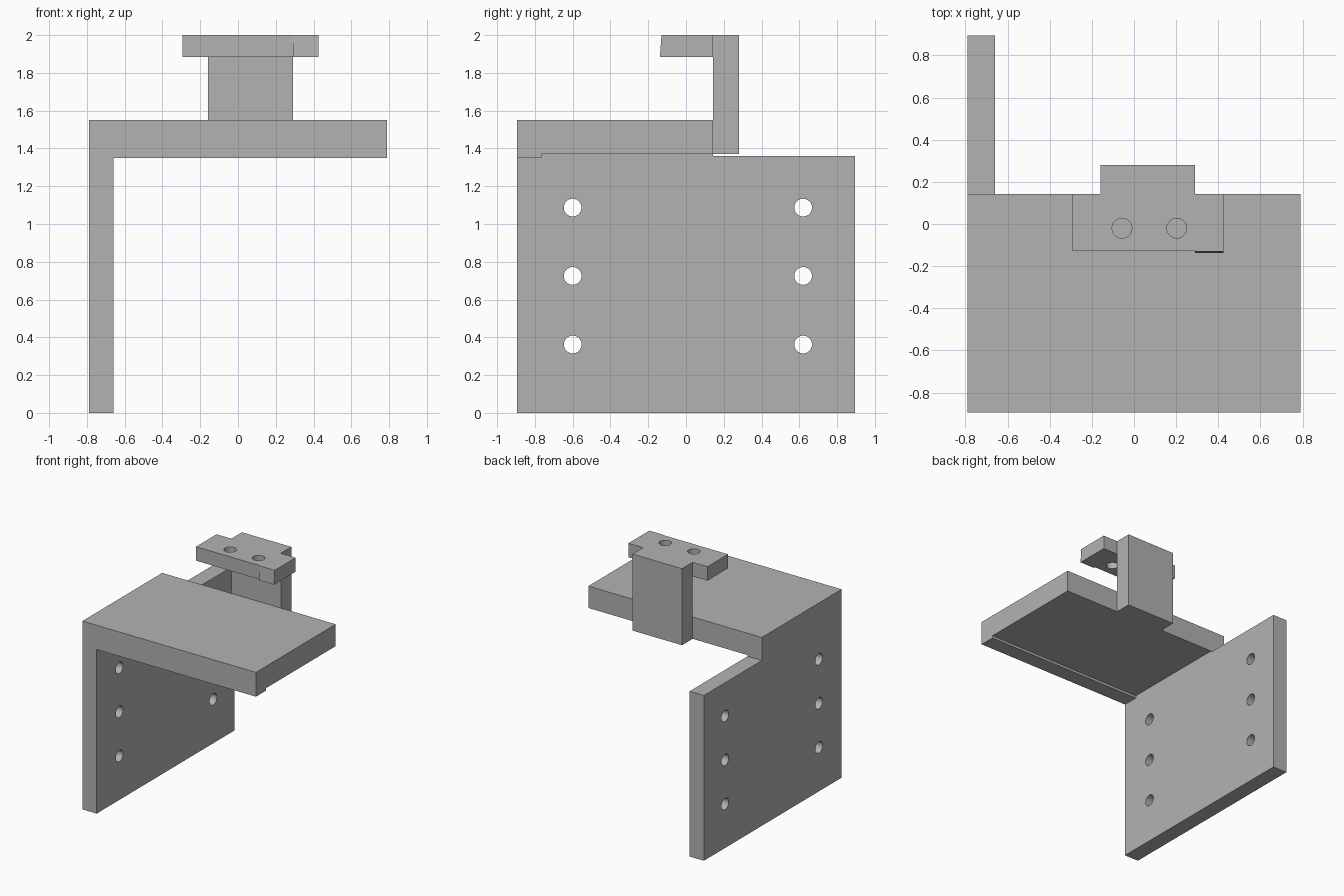
import bpy
import bmesh
import math
from mathutils import Matrix, Vector

cube = bpy.data.objects.get("Cube")
if cube:
    bpy.data.objects.remove(cube, do_unlink=True)

grey = bpy.data.materials.new("plain grey")
grey.use_nodes = True
COLOUR = (0.448, 0.448, 0.448, 1)
grey.diffuse_color = COLOUR
grey.node_tree.nodes["Principled BSDF"].inputs["Base Color"].default_value = COLOUR


def add_object(name, bm):
    bmesh.ops.recalc_face_normals(bm, faces=bm.faces)
    mesh = bpy.data.meshes.new(name)
    bm.to_mesh(mesh)
    bm.free()
    mesh.materials.append(grey)
    obj = bpy.data.objects.new(name, mesh)
    bpy.context.collection.objects.link(obj)
    return obj


def extrude_x(name, x0, x1, profile):
    """Solid made by sweeping a (y, z) profile from x0 to x1."""
    bm = bmesh.new()
    face = bm.faces.new([bm.verts.new((x0, y, z)) for y, z in profile])
    swept = bmesh.ops.extrude_face_region(bm, geom=[face])["geom"]
    verts = [g for g in swept if isinstance(g, bmesh.types.BMVert)]
    bmesh.ops.translate(bm, verts=verts, vec=(x1 - x0, 0, 0))
    return add_object(name, bm)


def drills(name, centres, axis, radius=0.047, depth=0.4):
    """All hole cutters of one part in a single mesh."""
    turn = Vector((0, 0, 1)).rotation_difference(Vector(axis)).to_matrix().to_4x4()
    bm = bmesh.new()
    for c in centres:
        bmesh.ops.create_cone(bm, cap_ends=True, segments=32, radius1=radius,
                              radius2=radius, depth=depth,
                              matrix=Matrix.Translation(c) @ turn)
    cutter = add_object(name, bm)
    cutter.hide_render = True
    return cutter


def combine(obj, other, operation):
    mod = obj.modifiers.new(operation.title(), "BOOLEAN")
    mod.operation, mod.solver, mod.object = operation, "EXACT", other
    bpy.context.view_layer.objects.active = obj
    bpy.ops.object.modifier_apply(modifier=mod.name)
    bpy.data.objects.remove(other, do_unlink=True)


def finish(obj):
    bm = bmesh.new()
    bm.from_mesh(obj.data)
    bmesh.ops.remove_doubles(bm, verts=bm.verts, dist=0.0001)
    bmesh.ops.dissolve_limit(bm, angle_limit=math.radians(1),
                             verts=bm.verts, edges=bm.edges)
    bm.to_mesh(obj.data)
    bm.free()
    bpy.ops.object.select_all(action="DESELECT")
    obj.select_set(True)
    bpy.context.view_layer.objects.active = obj
    bpy.ops.object.shade_smooth_by_angle(angle=math.radians(30))


FRONT, BACK, SHELF_BACK = -0.895, 0.895, 0.142
LEFT, INNER, RIGHT = -0.79, -0.66, 0.79
TOP = 1.55

# Side plate, notched behind the shelf
bracket = extrude_x("mounting_bracket", LEFT, INNER, [
    (FRONT, 0), (BACK, 0), (BACK, 1.36), (SHELF_BACK, 1.36),
    (SHELF_BACK, TOP), (FRONT, TOP)])

# Shelf with a shallow lip under its front edge
shelf = extrude_x("shelf", INNER - 0.05, RIGHT, [
    (FRONT, 1.35), (-0.765, 1.35), (-0.765, 1.37), (SHELF_BACK, 1.37),
    (SHELF_BACK, TOP), (FRONT, TOP)])
combine(bracket, shelf, "UNION")

# Screw holes through the side plate
side_holes = [(-0.725, y, z) for y in (-0.6, 0.62) for z in (0.362, 0.725, 1.087)]
combine(bracket, drills("side_drills", side_holes, (1, 0, 0)), "DIFFERENCE")
finish(bracket)

# Upright post behind the shelf
hook = extrude_x("clamp_hook", -0.16, 0.29, [
    (SHELF_BACK, 1.37), (0.28, 1.37), (0.28, 2), (SHELF_BACK, 2)])

# Overhanging head, with a slightly tapered end block
head = extrude_x("head", -0.295, 0.29, [
    (-0.125, 1.885), (SHELF_BACK, 1.885), (SHELF_BACK, 2), (-0.125, 2)])
end_block = extrude_x("end_block", 0.29, 0.425, [
    (-0.138, 1.885), (SHELF_BACK, 1.885), (SHELF_BACK, 2), (-0.13, 2)])
combine(head, end_block, "UNION")
combine(hook, head, "UNION")

# Bolt holes through the head
head_holes = [(x, -0.02, 1.94) for x in (-0.057, 0.203)]
combine(hook, drills("head_drills", head_holes, (0, 0, 1)), "DIFFERENCE")
finish(hook)
